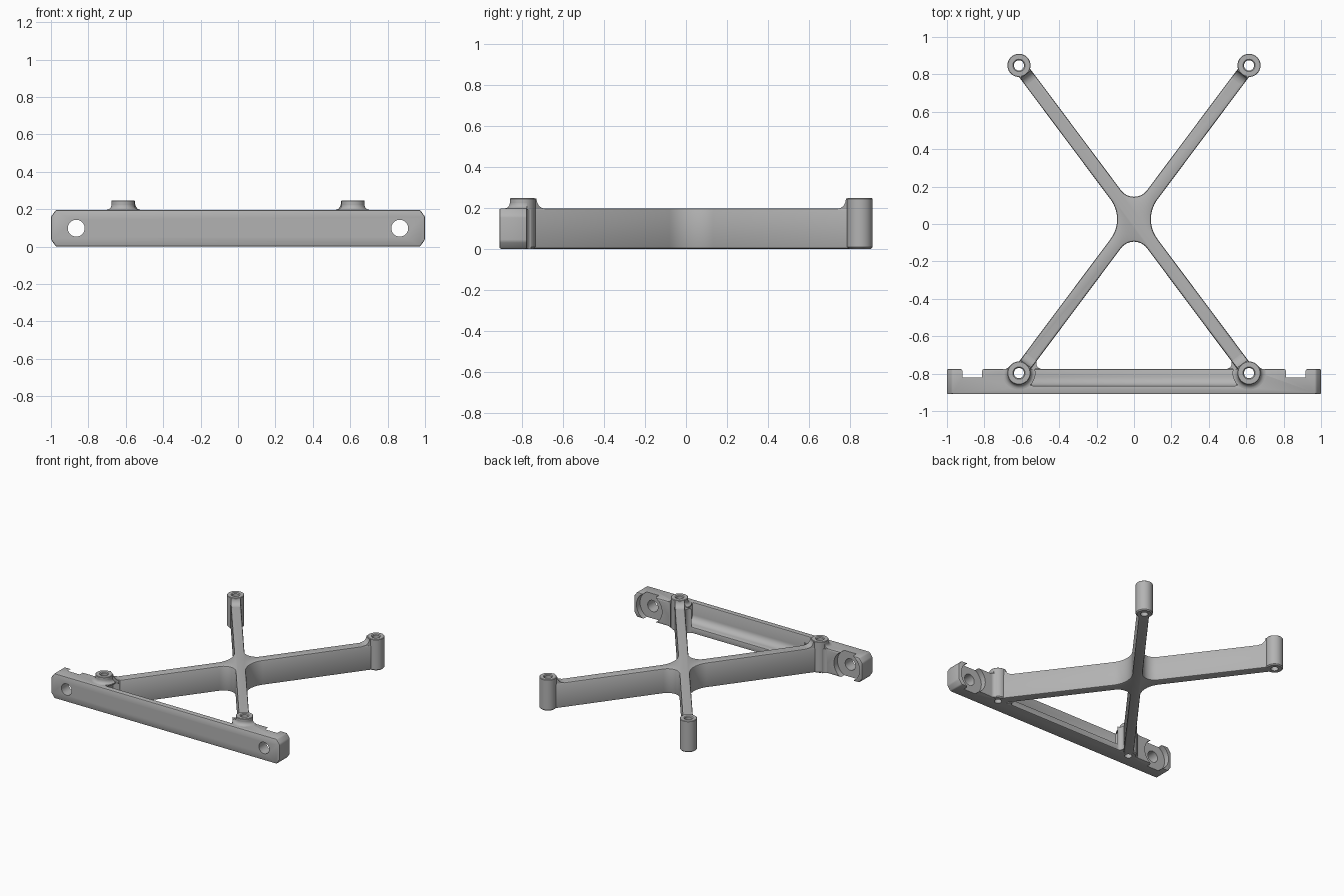
import bpy, bmesh, math
from mathutils import Vector, Matrix

cube = bpy.data.objects.get("Cube")
if cube:
    bpy.data.objects.remove(cube, do_unlink=True)

grey = bpy.data.materials.new("light grey")
grey.use_nodes = True
grey.diffuse_color = (0.45, 0.45, 0.45, 1)
grey.node_tree.nodes["Principled BSDF"].inputs["Base Color"].default_value = (0.45, 0.45, 0.45, 1)

BOSS_X, FRONT_Y, BACK_Y = 0.615, -0.797, 0.848
BAR_FRONT, BAR_BACK = -0.91, -0.775
HALF = 0.037                      # half width of an arm
BOSS_R, HOLE_R = 0.062, 0.027
TOP, BOSS_TOP = 0.197, 0.247
MID_Y = (FRONT_Y + BACK_Y) / 2
ARM = Vector((BOSS_X, BACK_Y - MID_Y)).normalized()
BOSSES = [(sx * BOSS_X, y) for y in (FRONT_Y, BACK_Y) for sx in (1, -1)]


def make(name, bm):
    bmesh.ops.remove_doubles(bm, verts=bm.verts, dist=1e-5)
    bmesh.ops.recalc_face_normals(bm, faces=bm.faces)
    mesh = bpy.data.meshes.new(name)
    bm.to_mesh(mesh)
    bm.free()
    mesh.materials.append(grey)
    ob = bpy.data.objects.new(name, mesh)
    bpy.context.collection.objects.link(ob)
    return ob


def extrude(bm, pts, depth):
    """Closed polygon of 3D points pushed along a vector."""
    face = bm.faces.new([bm.verts.new(p) for p in pts])
    geo = bmesh.ops.extrude_face_region(bm, geom=[face])["geom"]
    bmesh.ops.translate(bm, vec=depth, verts=[g for g in geo if isinstance(g, bmesh.types.BMVert)])


def prism(name, pts, depth):
    bm = bmesh.new()
    extrude(bm, pts, depth)
    return make(name, bm)


def lathe(name, profile, spots, matrix=Matrix(), steps=40):
    """Closed (radius, height) outline spun at each spot."""
    bm = bmesh.new()
    for spot in spots:
        verts = [bm.verts.new((r, 0, z)) for r, z in profile]
        edges = [bm.edges.new(p) for p in zip(verts, verts[1:])]
        old = set(bm.verts) - set(verts)
        bmesh.ops.spin(bm, geom=verts + edges, cent=(0, 0, 0), axis=(0, 0, 1),
                       angle=math.tau, steps=steps, use_merge=True)
        new = [v for v in bm.verts if v not in old]
        bmesh.ops.transform(bm, matrix=Matrix.Translation(spot) @ matrix, verts=new)
    return make(name, bm)


def apply(ob, mod):
    bpy.ops.object.select_all(action="DESELECT")
    ob.select_set(True)
    bpy.context.view_layer.objects.active = ob
    bpy.ops.object.modifier_apply(modifier=mod.name)


def cut(ob, cutter):
    mod = ob.modifiers.new("cut", "BOOLEAN")
    mod.operation, mod.solver, mod.object = "DIFFERENCE", "EXACT", cutter
    apply(ob, mod)


def bevel(ob, width=0.01):
    mod = ob.modifiers.new("bevel", "BEVEL")
    mod.width, mod.segments, mod.limit_method = width, 2, "ANGLE"
    mod.angle_limit = math.radians(35)
    apply(ob, mod)


def corner_fillet(bm, corner, a, b, r, height):
    """Concave web filling the corner between directions a and b."""
    a, b, corner = Vector(a).normalized(), Vector(b).normalized(), Vector(corner)
    half = a.angle(b) / 2
    centre = corner + (a + b).normalized() * r / math.sin(half)
    p, q = (corner + d * r / math.tan(half) - centre for d in (a, b))
    arc = [centre + p.lerp(q, i / 8).normalized() * r for i in range(9)]
    extrude(bm, [(v.x, v.y, 0) for v in [corner] + arc], (0, 0, height))


# Crossed arms: one outline with rounded crotches at the hub
tilt = math.atan2(ARM.y, ARM.x)
outline = []
for k in range(4):
    axis = k * math.pi / 2
    spread = tilt if k % 2 == 0 else math.pi / 2 - tilt
    r = 0.177 if k % 2 == 0 else 0.087
    centre = Vector((math.cos(axis), math.sin(axis))) * (HALF + r) / math.sin(spread)
    sweep = math.pi / 2 - spread
    for i in range(13):
        t = axis + math.pi + sweep * (1 - i / 6)
        outline.append(centre + Vector((math.cos(t), math.sin(t))) * r)
    arm = axis + spread
    d = Vector((math.cos(arm), math.sin(arm)))
    side = Vector((d.y, -d.x)) * HALF
    reach = d * math.hypot(BOSS_X, BACK_Y - MID_Y)
    outline += [reach + side, reach - side]
arms = prism("cross_arms", [(p.x, p.y + MID_Y, 0) for p in outline], (0, 0, TOP))
bevel(arms)

# Concave ramps where the arms climb to the bosses
bm = bmesh.new()
ramp = 0.048
for x, y in BOSSES:
    d = Vector((-x, MID_Y - y, 0)).normalized()
    side = Vector((-d.y, d.x, 0)) * (HALF - 0.003)
    arc = [(BOSS_R - 0.002 + ramp * (1 - math.cos(t)), TOP + ramp * (1 - math.sin(t)))
           for t in (i * math.pi / 16 for i in range(9))]
    pts = [(0, TOP - 0.02), (0, TOP + ramp)] + arc + [(BOSS_R + ramp, TOP - 0.02)]
    extrude(bm, [Vector((x, y, z)) + d * s - side for s, z in pts], side * 2)
ramps = make("arm_ramps", bm)

# Mounting bar with chamfered ends
right = [(0.973, 0), (1, 0.037), (1, TOP - 0.037), (0.973, TOP)]
bar = prism("mounting_bar", [(x, BAR_FRONT, z) for x, z in right]
            + [(-x, BAR_FRONT, z) for x, z in reversed(right)], (0, BAR_BACK - BAR_FRONT, 0))

# Long scooped relief behind the bar, open to the top and back
floor, wall, r = 0.05, -0.865, 0.05
scoop = [(wall + r * (1 - math.cos(t)), floor + r * (1 - math.sin(t)))
         for t in (i * math.pi / 16 for i in range(9))]
scoop = [(wall, 0.3)] + scoop + [(-0.7, floor), (-0.7, 0.3)]
relief = prism("relief_cutter", [(-0.55, y, z) for y, z in scoop], (1.1, 0, 0))
cut(bar, relief)
bevel(bar, 0.008)

# Bolt holes with wide counterbores at the bar ends
along_y = Matrix.Rotation(-math.pi / 2, 4, "X")
ends = [(s * 0.865, 0, TOP / 2) for s in (1, -1)]
bore = [(0, -1), (0.045, -1), (0.045, -0.82), (0.112, -0.82), (0.112, -0.7), (0, -0.7)]
bolts = lathe("bolt_cutter", bore, ends, along_y)
cut(bar, bolts)

# Bosses, the front pair flared onto the bar
e = 0.008
shaft = [(0, 0), (BOSS_R - e, 0), (BOSS_R, e), (BOSS_R, BOSS_TOP - 0.003),
         (BOSS_R - 0.003, BOSS_TOP), (0, BOSS_TOP)]
bosses = lathe("bosses", shaft, [(x, y, 0) for x, y in BOSSES])
fr = 0.026
flare = [(0, TOP - 0.01), (BOSS_R + fr, TOP - 0.01)]
flare += [(BOSS_R + fr * (1 - math.sin(t)), TOP + fr * (1 - math.cos(t)))
          for t in (i * math.pi / 12 for i in range(7))]
flares = lathe("boss_flares", flare + [(0, TOP + fr)], [(x, y, 0) for x, y in BOSSES[:2]])
keep = prism("flare_trim", [(-1, BAR_BACK, 0.1), (1, BAR_BACK, 0.1), (1, -0.5, 0.1), (-1, -0.5, 0.1)],
             (0, 0, 0.3))
cut(flares, keep)

# Webs where the arms and bosses meet the back of the bar
bm = bmesh.new()
for s in (1, -1):
    inner = BOSS_X - (BAR_BACK - FRONT_Y) * ARM.x / ARM.y - HALF / ARM.y
    corner_fillet(bm, (s * inner, BAR_BACK), (-s, 0), (-s * ARM.x, ARM.y), 0.03, TOP - 0.005)
    corner_fillet(bm, (s * 0.672, BAR_BACK), (s, 0), (-s * 0.33, 0.94), 0.03, TOP - 0.005)
webs = make("corner_webs", bm)

# Vertical screw holes through every boss
screw = [(0, -0.1), (HOLE_R, -0.1), (HOLE_R, BOSS_TOP - 0.006),
         (HOLE_R + 0.007, BOSS_TOP + 0.001), (HOLE_R + 0.007, 0.4), (0, 0.4)]
screws = lathe("screw_cutter", screw, [(x, y, 0) for x, y in BOSSES], steps=28)
for ob in (arms, ramps, bar, bosses, flares):
    cut(ob, screws)

for cutter in (relief, bolts, keep, screws):
    bpy.data.objects.remove(cutter, do_unlink=True)
for ob in (arms, ramps, bar, bosses, flares, webs):
    bpy.ops.object.select_all(action="DESELECT")
    ob.select_set(True)
    bpy.context.view_layer.objects.active = ob
    bpy.ops.object.shade_smooth_by_angle(angle=math.radians(30))
